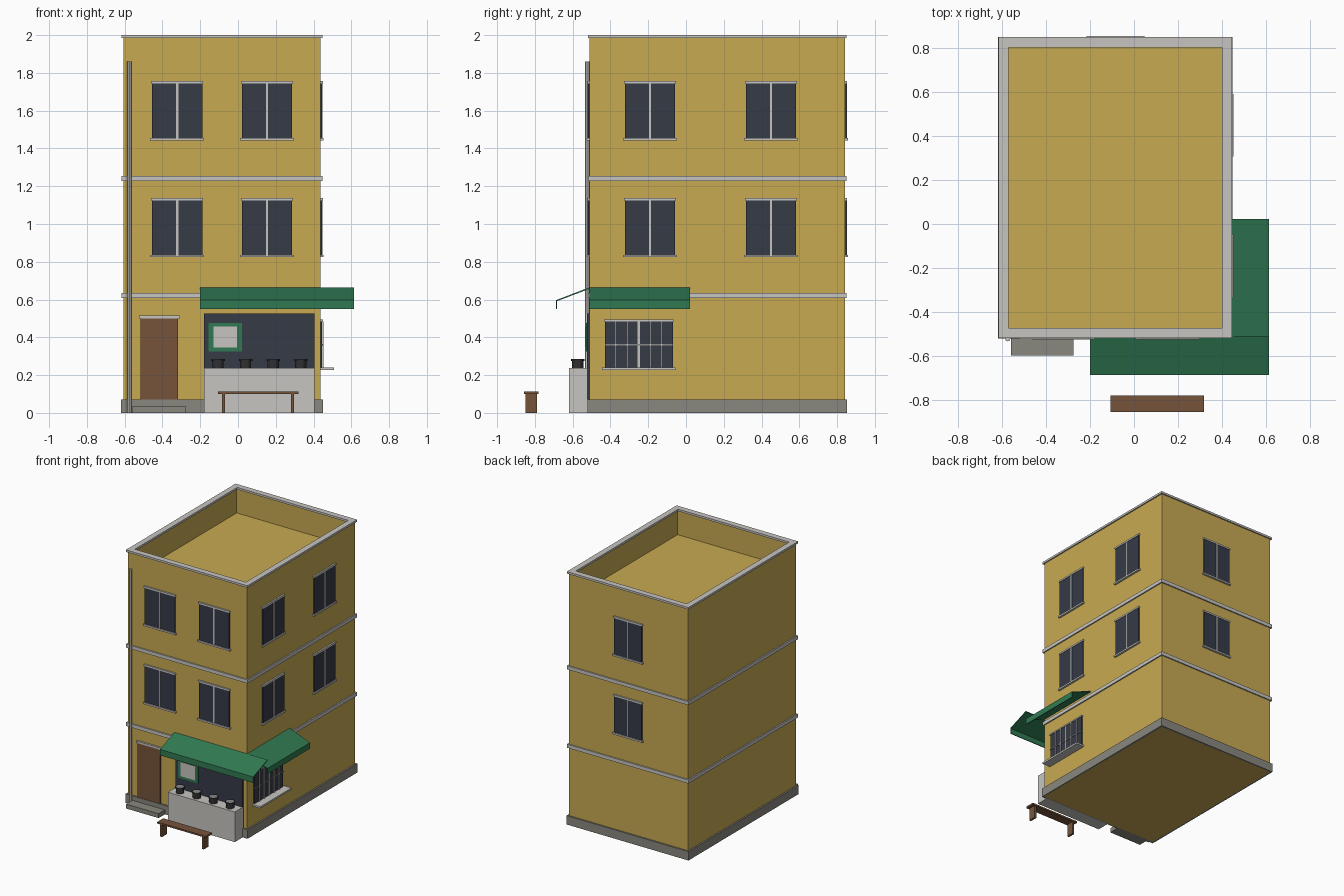
import bpy
import bmesh

cube = bpy.data.objects.get("Cube")
if cube:
    bpy.data.objects.remove(cube, do_unlink=True)


def material(name, r, g, b):
    m = bpy.data.materials.new(name)
    m.use_nodes = True
    m.diffuse_color = (r, g, b, 1)
    bsdf = next(n for n in m.node_tree.nodes if n.type == 'BSDF_PRINCIPLED')
    bsdf.inputs["Base Color"].default_value = (r, g, b, 1)
    return m


WALL = material("ochre wall", 0.58, 0.40, 0.085)
TRIM = material("pale trim", 0.57, 0.56, 0.53)
STONE = material("grey stone", 0.25, 0.245, 0.21)
GLASS = material("dark glass", 0.036, 0.043, 0.062)
GREEN = material("awning green", 0.03, 0.195, 0.085)
WOOD = material("brown wood", 0.18, 0.088, 0.043)
POT = material("dark pot", 0.03, 0.03, 0.033)
STEEL = material("grey steel", 0.25, 0.25, 0.25)

# Body limits
X0, X1, Y0, Y1 = -0.607, 0.437, -0.51, 0.841


def finish(name, bm, mats):
    bmesh.ops.recalc_face_normals(bm, faces=bm.faces)
    mesh = bpy.data.meshes.new(name)
    bm.to_mesh(mesh)
    bm.free()
    for m in mats:
        mesh.materials.append(m)
    ob = bpy.data.objects.new(name, mesh)
    bpy.context.collection.objects.link(ob)
    return ob


def add_box(bm, x, y, z, index=0):
    verts = bmesh.ops.create_cube(bm, size=1)["verts"]
    for v in verts:
        for axis, (a, b) in enumerate((x, y, z)):
            v.co[axis] = a if v.co[axis] < 0 else b
    for f in {f for v in verts for f in v.link_faces}:
        f.material_index = index


def boxes(name, parts):
    """One object from (x range, y range, z range, material) parts."""
    bm = bmesh.new()
    mats = []
    for x, y, z, mat in parts:
        if mat not in mats:
            mats.append(mat)
        add_box(bm, x, y, z, mats.index(mat))
    return finish(name, bm, mats)


def on_wall(side, u, z, d, mat):
    """Box on a wall: u runs along it, d is the distance out of it."""
    if side == "front":
        return u, (Y0 - d[1], Y0 - d[0]), z, mat
    if side == "back":
        return u, (Y1 + d[0], Y1 + d[1]), z, mat
    return (X1 + d[0], X1 + d[1]), u, z, mat


def ring(name, z, out, inward, mat):
    """Rectangular band around the building."""
    bm = bmesh.new()
    loops = []
    for o in (out, -inward):
        a, b, c, d = X0 - o, X1 + o, Y0 - o, Y1 + o
        for h in z:
            loops.append([bm.verts.new((x, y, h)) for x, y in
                          ((a, c), (b, c), (b, d), (a, d))])
    ob, ot, ib, it = loops
    for p, q in ((ob, ot), (ot, it), (it, ib), (ib, ob)):
        for i in range(4):
            j = (i + 1) % 4
            bm.faces.new((p[i], p[j], q[j], q[i]))
    return finish(name, bm, [mat])


# Building body with a sunken roof inside the parapet
bm = bmesh.new()
add_box(bm, (X0, X1), (Y0, Y1), (0, 1.99))
top = max(bm.faces, key=lambda f: f.calc_center_median().z)
bmesh.ops.inset_region(bm, faces=[top], thickness=0.033)
floor = bmesh.ops.extrude_face_region(bm, geom=[top])["geom"]
bmesh.ops.translate(bm, vec=(0, 0, -0.2),
                    verts=[g for g in floor if isinstance(g, bmesh.types.BMVert)])
if top.is_valid:
    bmesh.ops.delete(bm, geom=[top], context='FACES_ONLY')
finish("building_body", bm, [WALL])

# Horizontal bands
ring("plinth", (0, 0.07), 0.012, 0.005, STONE)
ring("lower_band", (0.607, 0.635), 0.01, 0.005, TRIM)
ring("upper_band", (1.227, 1.255), 0.01, 0.005, TRIM)
ring("parapet_cap", (1.984, 2.0), 0.01, 0.036, TRIM)


# Upper floor windows
def window(name, side, c, z, half=0.133):
    t = z + 0.287
    boxes(name, [
        on_wall(side, (c - half, c + half), (z, t), (-0.01, 0.008), GLASS),
        on_wall(side, (c - 0.006, c + 0.006), (z, t), (0, 0.011), TRIM),
        on_wall(side, (c - half - 0.01, c + half + 0.01), (z - 0.013, z), (0, 0.016), TRIM),
        on_wall(side, (c - half - 0.005, c + half + 0.005), (t, t + 0.013), (0, 0.012), TRIM),
    ])


for level, z in (("middle", 0.837), ("top", 1.456)):
    window(level + "_front_window_a", "front", -0.322, z)
    window(level + "_front_window_b", "front", 0.153, z)
    window(level + "_side_window_a", "side", -0.19, z)
    window(level + "_side_window_b", "side", 0.45, z)
    window(level + "_back_window", "back", -0.085, z, 0.122)

# Barred shop window on the side
c, z, t = -0.25, 0.24, 0.485
parts = [
    on_wall("side", (c - 0.18, c + 0.18), (z, t), (-0.01, 0.008), GLASS),
    on_wall("side", (c - 0.195, c + 0.195), (z - 0.014, z), (0, 0.07), TRIM),
    on_wall("side", (c - 0.185, c + 0.185), (t, t + 0.01), (0, 0.014), TRIM),
    on_wall("side", (c - 0.006, c + 0.006), (z, t), (0, 0.012), TRIM),
    on_wall("side", (c - 0.18, c + 0.18), (0.358, 0.364), (0.008, 0.014), STEEL),
]
for i in (-2, -1, 1, 2):
    u = c + i * 0.061
    parts.append(on_wall("side", (u - 0.004, u + 0.004), (z, t), (0.006, 0.016), TRIM))
boxes("barred_window", parts)

# Door and step
boxes("door", [
    on_wall("front", (-0.515, -0.318), (0.07, 0.5), (-0.01, 0.008), WOOD),
    on_wall("front", (-0.525, -0.308), (0.5, 0.515), (0, 0.014), TRIM)])
boxes("door_step", [((-0.56, -0.275), (-0.6, Y0), (0, 0.035), STONE)])

# Shop front, counter and notice board
boxes("shop_opening", [
    on_wall("front", (-0.18, 0.406), (0.07, 0.525), (-0.01, 0.013), GLASS)])
boxes("counter", [((-0.18, 0.406), (-0.62, Y0 - 0.008), (0, 0.238), TRIM)])
boxes("notice_board", [
    on_wall("front", (-0.155, 0.02), (0.325, 0.475), (0.01, 0.02), GREEN),
    on_wall("front", (-0.131, -0.004), (0.345, 0.457), (0.015, 0.023), TRIM)])


# Round parts
def cylinder(bm, x, y, z, radius, sides, index=0):
    verts = bmesh.ops.create_cone(bm, cap_ends=True, segments=sides, radius1=radius,
                                  radius2=radius, depth=z[1] - z[0])["verts"]
    bmesh.ops.translate(bm, verts=verts, vec=(x, y, (z[0] + z[1]) / 2))
    for f in {f for v in verts for f in v.link_faces}:
        f.material_index = index


for i in range(4):
    bm = bmesh.new()
    x = -0.106 + i * 0.146
    cylinder(bm, x, -0.573, (0.238, 0.274), 0.03, 12)
    cylinder(bm, x, -0.573, (0.274, 0.284), 0.036, 12)
    cylinder(bm, x, -0.573, (0.284, 0.286), 0.03, 12, 1)
    finish("counter_pot_%d" % (i + 1), bm, [POT, STEEL])

bm = bmesh.new()
cylinder(bm, -0.575, -0.523, (0, 1.86), 0.012, 8)
finish("drain_pipe", bm, [TRIM])


# Awnings: a sloped sheet with a hanging valance
def awning(name, along, place):
    bm = bmesh.new()
    profile = ((0, 0.665), (0.178, 0.597), (0.178, 0.55),
               (0.172, 0.55), (0.172, 0.592), (0, 0.657))
    ends = [[bm.verts.new(place(u, d, h)) for d, h in profile] for u in along]
    n = len(profile)
    for i in range(n):
        j = (i + 1) % n
        bm.faces.new((ends[0][i], ends[0][j], ends[1][j], ends[1][i]))
    for e in ends:
        bm.faces.new(e)
    finish(name, bm, [GREEN])


awning("front_awning", (-0.2, 0.615), lambda u, d, h: (u, Y0 - d, h))
awning("side_awning", (Y0, 0.022), lambda u, d, h: (X1 + d, u, h))

# Bench
parts = [((-0.107, 0.319), (-0.857, -0.782), (0.1, 0.113), WOOD)]
for x in (-0.078, 0.288):
    parts.append(((x - 0.008, x + 0.008), (-0.85, -0.789), (0, 0.1), WOOD))
boxes("bench", parts)
